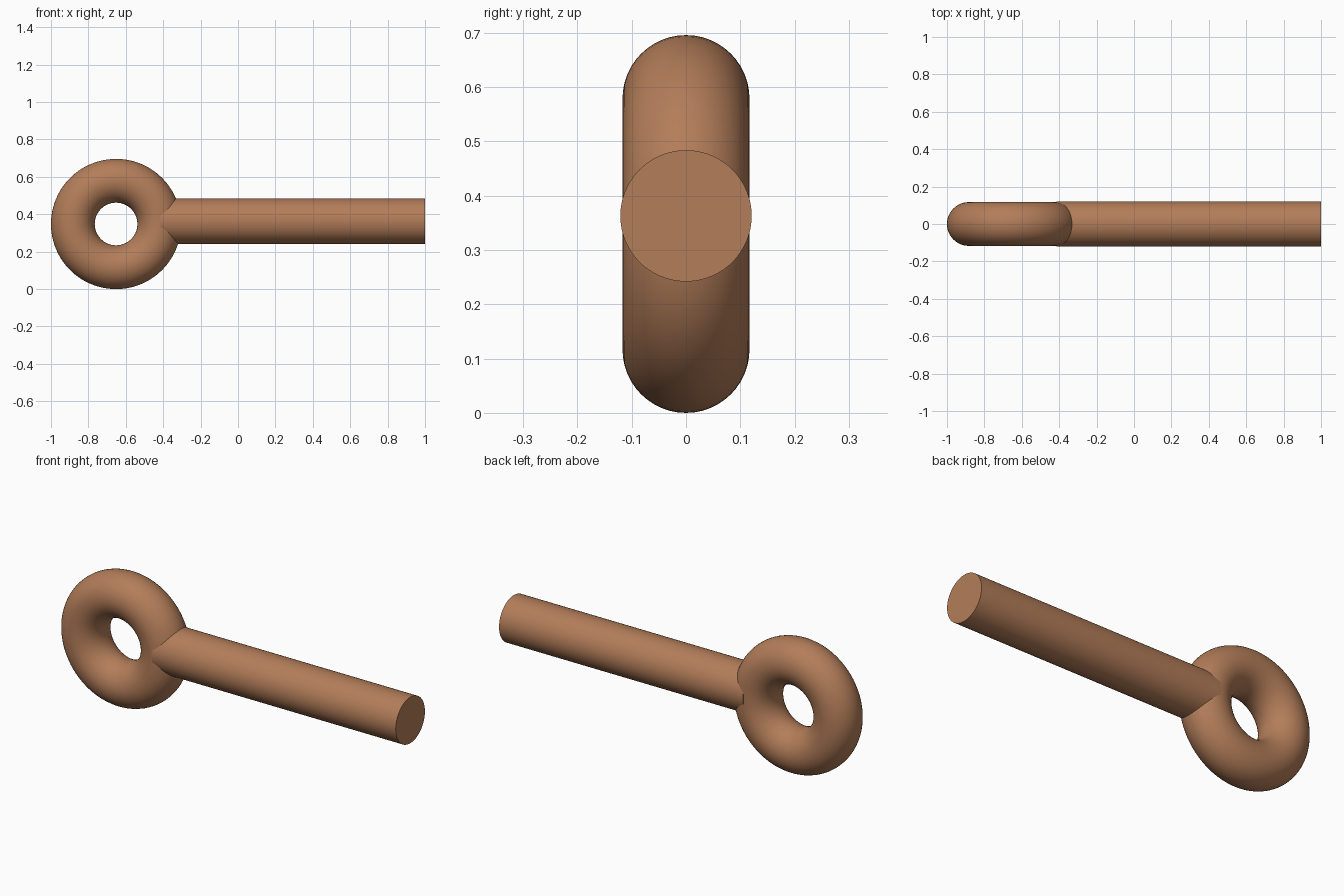
import bpy
import math

if "Cube" in bpy.data.objects:
    bpy.data.objects.remove(bpy.data.objects["Cube"])

# Single copper-brown colour
brown = bpy.data.materials.new("copper_brown")
brown.diffuse_color = (0.45, 0.205, 0.10, 1.0)
brown.use_nodes = True
brown.node_tree.nodes["Principled BSDF"].inputs["Base Color"].default_value = brown.diffuse_color


def finish(name):
    obj = bpy.context.object
    obj.name = name
    obj.data.materials.append(brown)
    bpy.ops.object.shade_smooth_by_angle(angle=math.radians(40))
    return obj


# Ring, standing upright with its hole facing front
bpy.ops.mesh.primitive_torus_add(
    major_radius=0.231, minor_radius=0.117,
    major_segments=96, minor_segments=48,
    location=(-0.652, 0, 0.348), rotation=(math.pi / 2, 0, 0))
finish("ring")

# Straight rod, its flat inner end buried in the ring
x0, x1 = -0.415, 1.0
bpy.ops.mesh.primitive_cylinder_add(
    vertices=96, radius=0.121, depth=x1 - x0,
    location=((x0 + x1) / 2, 0, 0.363), rotation=(0, math.pi / 2, 0))
finish("rod")
